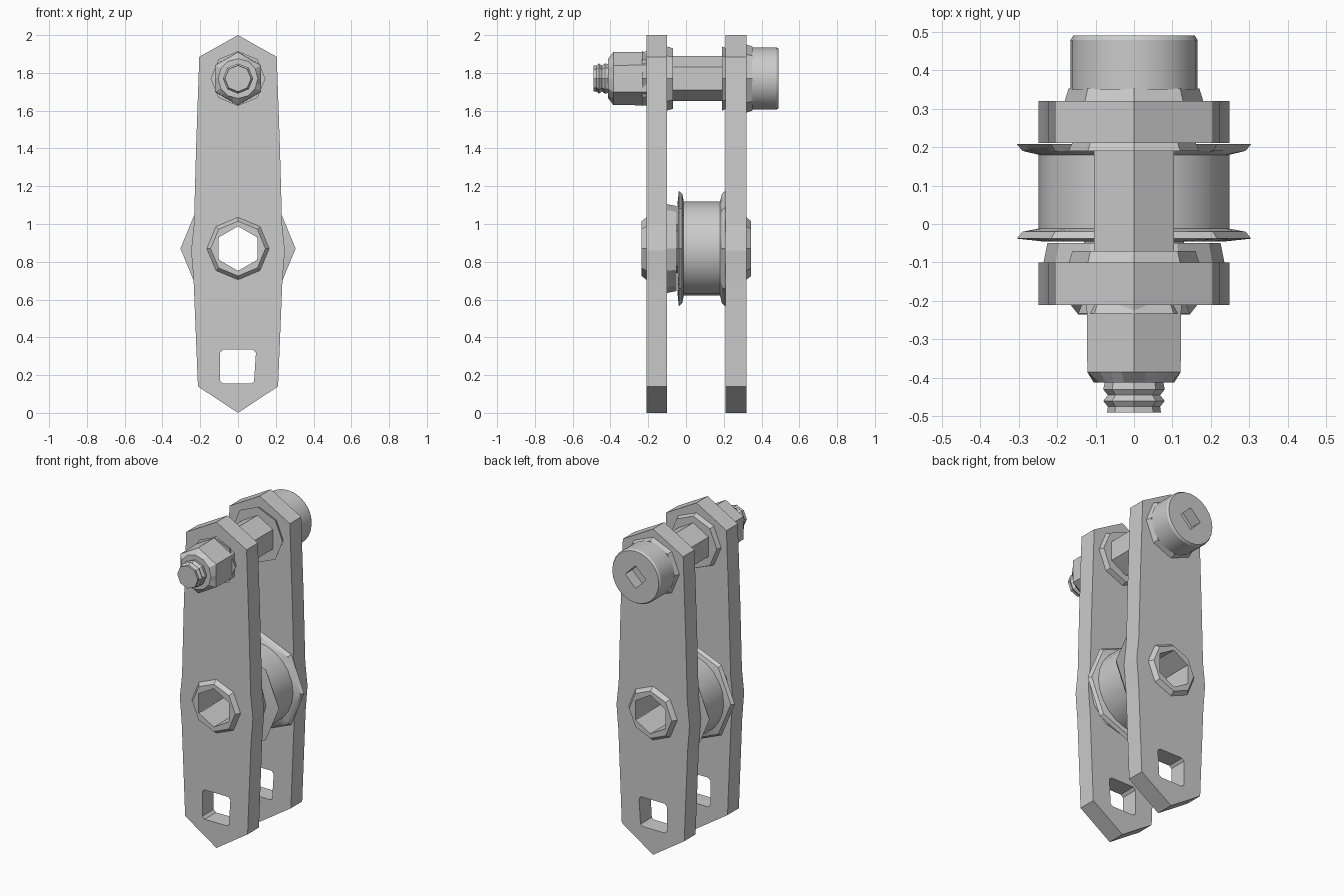
import bpy, bmesh
from math import pi, sin, cos

if "Cube" in bpy.data.objects:
    bpy.data.objects.remove(bpy.data.objects["Cube"])


def finish(obj, smooth):
    if smooth:
        bpy.ops.object.select_all(action='DESELECT')
        obj.select_set(True)
        bpy.context.view_layer.objects.active = obj
        bpy.ops.object.shade_smooth_by_angle(angle=pi / 6)


def lathe(name, z, profile, sides=24, loop=False, smooth=False):
    """Rings (y, radius, polygon sides) along y; sides must be a multiple of each polygon."""
    bm = bmesh.new()
    rings = []
    for y, r, n in profile:
        ring = []
        for i in range(sides):
            a = 2 * pi * i / sides
            rad = r * cos(pi / n) / cos(a % (2 * pi / n) - pi / n)
            ring.append(bm.verts.new((rad * sin(a), y, z + rad * cos(a))))
        rings.append(ring)
    pairs = list(zip(rings, rings[1:]))
    if loop:
        pairs.append((rings[-1], rings[0]))
    else:
        bm.faces.new(rings[0])
        bm.faces.new(rings[-1])
    for a, b in pairs:
        for i in range(sides):
            j = (i + 1) % sides
            bm.faces.new((a[i], a[j], b[j], b[i]))
    bmesh.ops.recalc_face_normals(bm, faces=bm.faces)
    # merge coplanar strips back into clean polygon sides
    if not loop:
        bmesh.ops.dissolve_limit(bm, angle_limit=0.01, verts=bm.verts, edges=bm.edges)
    mesh = bpy.data.meshes.new(name)
    bm.to_mesh(mesh)
    bm.free()
    obj = bpy.data.objects.new(name, mesh)
    bpy.context.collection.objects.link(obj)
    finish(obj, smooth)
    return obj


def plate(name, y, depth, outlines):
    """Filled outline with holes, extruded along y."""
    curve = bpy.data.curves.new(name, 'CURVE')
    curve.dimensions = '2D'
    curve.fill_mode = 'BOTH'
    curve.extrude = depth / 2
    for pts in outlines:
        s = curve.splines.new('POLY')
        s.points.add(len(pts) - 1)
        for p, (x, z) in zip(s.points, pts):
            p.co = (x, z, 0, 1)
        s.use_cyclic_u = True
    tmp = bpy.data.objects.new(name + "_outline", curve)
    bpy.context.collection.objects.link(tmp)
    bpy.context.view_layer.update()
    mesh = bpy.data.meshes.new_from_object(
        tmp.evaluated_get(bpy.context.evaluated_depsgraph_get()))
    bpy.data.objects.remove(tmp)
    bm = bmesh.new()
    bm.from_mesh(mesh)
    bmesh.ops.remove_doubles(bm, verts=bm.verts, dist=0.0005)
    for v in bm.verts:
        v.co = (v.co.x, y - v.co.z, v.co.y)
    bmesh.ops.recalc_face_normals(bm, faces=bm.faces)
    for f in bm.faces:
        f.smooth = False
    bm.to_mesh(mesh)
    bm.free()
    obj = bpy.data.objects.new(name, mesh)
    bpy.context.collection.objects.link(obj)


BOLT_Z, PIN_Z = 1.77, 0.87

# Two side plates with square lower hole and round pin hole
half = [(0.205, 1.885), (0.222, 1.40), (0.233, 1.0), (0.248, 0.86),
        (0.235, 0.70), (0.212, 0.14)]
outline = [(0, 2.0)] + half + [(0.0, 0.0)] + [(-x, z) for x, z in reversed(half)]
square = [(-0.08, 0.335), (0.08, 0.335), (0.095, 0.32), (0.085, 0.165),
          (0.07, 0.155), (-0.08, 0.155), (-0.095, 0.17), (-0.095, 0.32)]
pin_hole = [(0.125 * sin(i * pi / 4), PIN_Z + 0.125 * cos(i * pi / 4)) for i in range(8)]
plate("front_plate", -0.155, 0.11, [outline, square, pin_hole])
plate("back_plate", 0.265, 0.11, [outline, square, pin_hole])

# Hollow pin with a collar on each outer face
lathe("hollow_pin", PIN_Z, [
    (-0.21, 0.165, 8), (-0.235, 0.145, 8), (-0.235, 0.118, 6),
    (0.345, 0.118, 6), (0.345, 0.145, 8), (0.32, 0.165, 8),
    (0.32, 0.13, 8), (-0.21, 0.13, 8)], loop=True)

# Spacer and flanged roller around the pin
lathe("roller_spacer", PIN_Z, [(-0.10, 0.235, 12), (-0.05, 0.225, 12),
                               (-0.05, 0.13, 8), (-0.10, 0.13, 8)], loop=True)
lathe("roller", PIN_Z, [
    (-0.045, 0.24, 12), (-0.038, 0.305, 8), (-0.02, 0.29, 8), (-0.012, 0.248, 24),
    (0.18, 0.248, 24), (0.19, 0.29, 8), (0.208, 0.305, 8), (0.208, 0.24, 12),
    (0.208, 0.13, 8), (-0.045, 0.13, 8)], loop=True, smooth=True)

# Bolt: round head with socket, shank and threaded tip
lathe("bolt_head", BOLT_Z, [
    (0.35, 0.165, 24), (0.478, 0.165, 24), (0.49, 0.158, 24),
    (0.49, 0.07, 4), (0.42, 0.07, 4)], smooth=True)
lathe("bolt_shank", BOLT_Z, [(-0.22, 0.12, 6), (0.36, 0.12, 6)])
lathe("bolt_thread", BOLT_Z, [
    (-0.38, 0.07, 8), (-0.43, 0.08, 8), (-0.445, 0.068, 8),
    (-0.46, 0.08, 8), (-0.475, 0.068, 8), (-0.49, 0.07, 8)])

# Lock nut with chamfered end
lathe("lock_nut", BOLT_Z, [(-0.21, 0.142, 6), (-0.385, 0.14, 6), (-0.412, 0.105, 12)])

# Washers on both sides of each plate
for name, y0, y1, r in [("nut_washer", -0.232, -0.208, 0.145),
                        ("front_inner_washer", -0.102, -0.07, 0.17),
                        ("back_inner_washer", 0.19, 0.212, 0.17),
                        ("head_washer", 0.32, 0.352, 0.18)]:
    lathe(name, BOLT_Z, [(y0, r, 8), (y1, r - 0.01, 8)])
